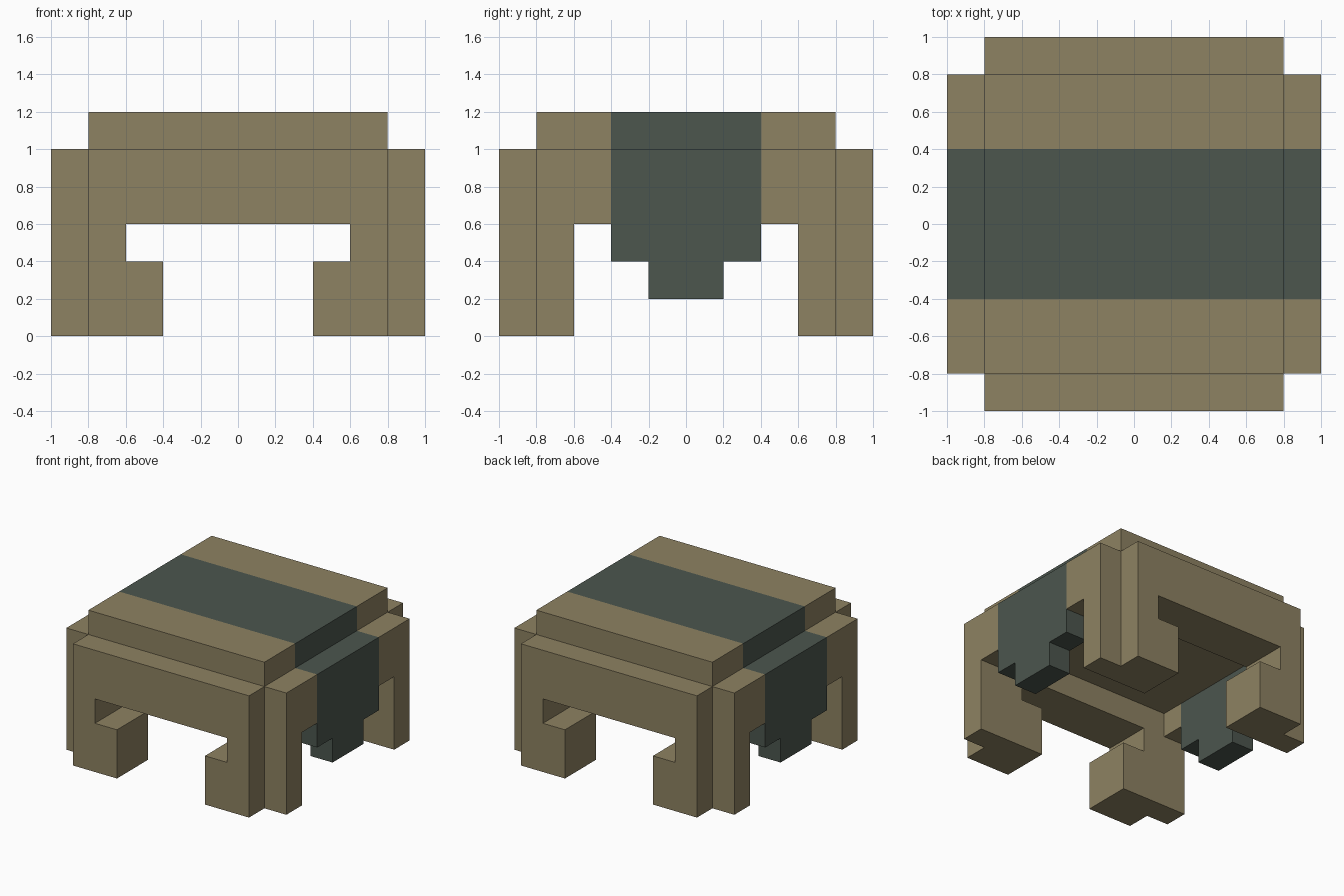
import bpy
import bmesh
from mathutils import Vector

if "Cube" in bpy.data.objects:
    bpy.data.objects.remove(bpy.data.objects["Cube"], do_unlink=True)


def make_material(name, rgb):
    mat = bpy.data.materials.new(name)
    mat.use_nodes = True
    color = (*rgb, 1)
    mat.diffuse_color = color
    mat.node_tree.nodes["Principled BSDF"].inputs["Base Color"].default_value = color
    return mat


tan = make_material("tan", (0.27, 0.223, 0.122))
green = make_material("dark green", (0.072, 0.093, 0.076))


def finish(name, bm, *mats):
    bmesh.ops.recalc_face_normals(bm, faces=bm.faces)
    mesh = bpy.data.meshes.new(name)
    bm.to_mesh(mesh)
    bm.free()
    for mat in mats:
        mesh.materials.append(mat)
    obj = bpy.data.objects.new(name, mesh)
    bpy.context.collection.objects.link(obj)
    return obj


def extrude_profile(name, half, place, start, depth, mat):
    """Mirror half an outline, then extrude it along the axis chosen by place."""
    outline = half + [(-u, z) for u, z in reversed(half)]
    bm = bmesh.new()
    face = bm.faces.new([bm.verts.new(place(u, z, start)) for u, z in outline])
    moved = bmesh.ops.extrude_face_region(bm, geom=[face], use_keep_orig=True)["geom"]
    offset = Vector(place(0, 0, depth))
    bmesh.ops.translate(bm, vec=offset,
                        verts=[v for v in moved if isinstance(v, bmesh.types.BMVert)])
    return finish(name, bm, mat)


def along_y(u, z, d):
    return (u, d, z)


def along_x(u, z, d):
    return (d, u, z)


# Half outlines, from the top centre side round to the underside
end_frame = [(0.8, 1), (0.8, 0), (0.4, 0), (0.4, 0.4), (0.6, 0.4), (0.6, 0.6)]
side_leg = [(0.8, 1), (0.8, 0), (0.6, 0), (0.6, 0.6), (0.4, 0.6), (0.4, 1)]
strap = [(0.4, 1), (0.4, 0.4), (0.2, 0.4), (0.2, 0.2)]

# Front and back frames with their inward-stepped feet
extrude_profile("front_frame", end_frame, along_y, -1, 0.4, tan)
extrude_profile("back_frame", end_frame, along_y, 0.6, 0.4, tan)


def side_panel(name, start, sign):
    """One front or back piece of a side wall."""
    bm = bmesh.new()
    face = bm.faces.new([bm.verts.new((start, sign * y, z)) for y, z in side_leg])
    moved = bmesh.ops.extrude_face_region(bm, geom=[face], use_keep_orig=True)["geom"]
    bmesh.ops.translate(bm, vec=(0.2, 0, 0),
                        verts=[v for v in moved if isinstance(v, bmesh.types.BMVert)])
    finish(name, bm, tan)


# Side walls: two tan pieces either side of a hanging strap
for side, start in (("left", 0.8), ("right", -1)):
    side_panel(side + "_front_leg", start, -1)
    side_panel(side + "_back_leg", start, 1)
    extrude_profile(side + "_strap", strap, along_x, start, 0.2, green)

# Roof slab, cut so that the strap colour runs over its top and sides
bm = bmesh.new()
bmesh.ops.create_cube(bm, size=1)
bmesh.ops.scale(bm, vec=(1.6, 1.6, 0.4), verts=bm.verts)
bmesh.ops.translate(bm, vec=(0, 0, 1), verts=bm.verts)
for y in (-0.4, 0.4):
    bmesh.ops.bisect_plane(bm, geom=bm.verts[:] + bm.edges[:] + bm.faces[:],
                           plane_co=(0, y, 0), plane_no=(0, 1, 0))
bm.normal_update()
for face in bm.faces:
    if abs(face.calc_center_median().y) < 0.4 and face.normal.z > -0.5:
        face.material_index = 1
finish("roof", bm, tan, green)
